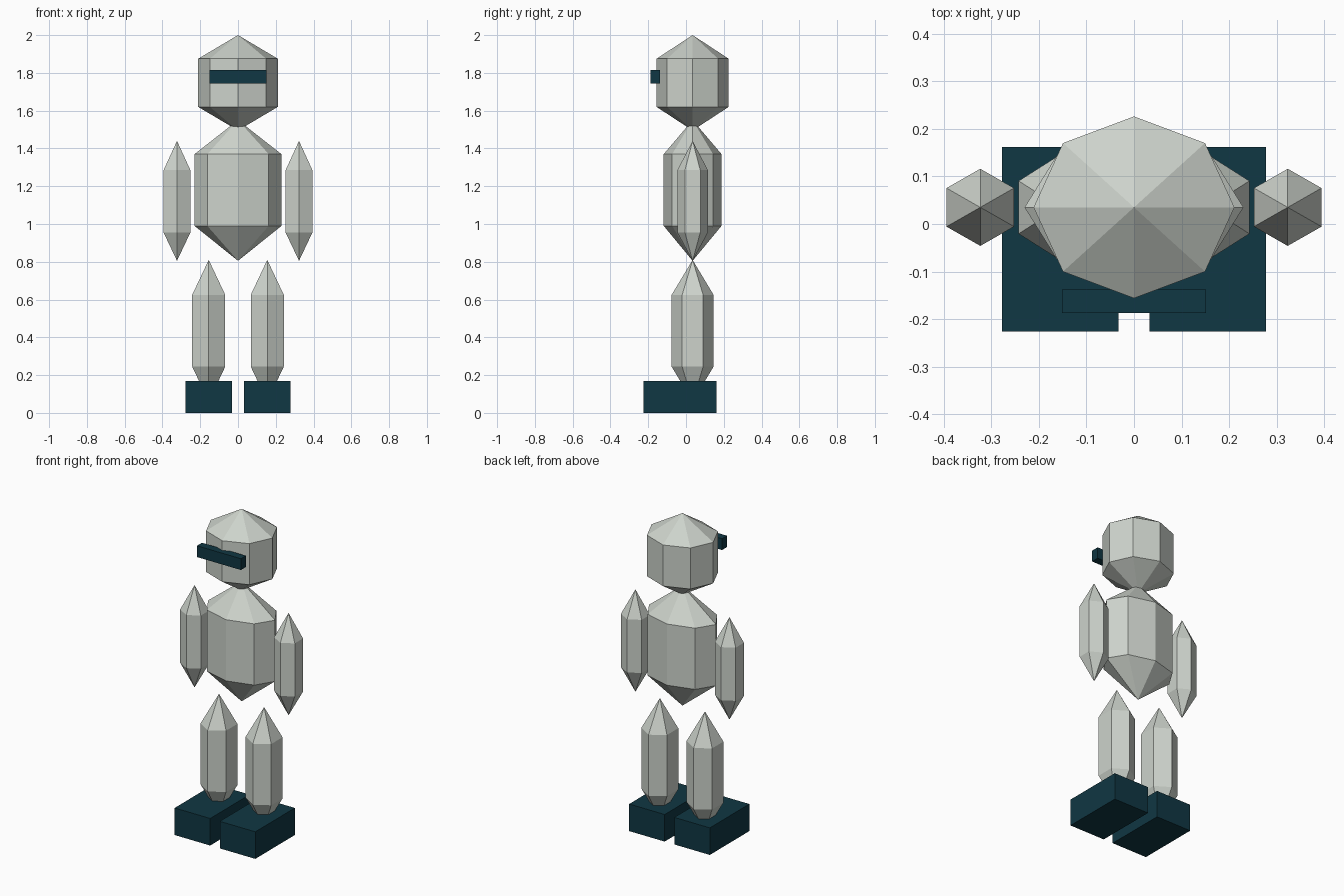
import bpy, bmesh, math

if "Cube" in bpy.data.objects:
    bpy.data.objects.remove(bpy.data.objects["Cube"])


def material(name, rgb):
    m = bpy.data.materials.new(name)
    m.diffuse_color = (*rgb, 1)
    m.use_nodes = True
    m.node_tree.nodes["Principled BSDF"].inputs["Base Color"].default_value = m.diffuse_color
    return m


pale = material("pale_grey", (0.61, 0.65, 0.60))
teal = material("dark_teal", (0.005, 0.038, 0.056))
AXIS_Y = 0.035  # body axis sits slightly behind the centre


def finish(bm, name, mat):
    bmesh.ops.recalc_face_normals(bm, faces=bm.faces)
    mesh = bpy.data.meshes.new(name)
    bm.to_mesh(mesh)
    bm.free()
    mesh.materials.append(mat)
    bpy.context.collection.objects.link(bpy.data.objects.new(name, mesh))


def crystal(name, x, rx, ry, sides, start, heights):
    """Faceted prism with a pointed cap at each end."""
    bottom, low, high, top = heights
    bm = bmesh.new()
    rings = []
    for z in (low, high):
        rings.append([])
        for i in range(sides):
            a = start + math.tau * i / sides
            rings[-1].append(bm.verts.new(
                (x + rx * math.cos(a), AXIS_Y + ry * math.sin(a), z)))
    tip_low = bm.verts.new((x, AXIS_Y, bottom))
    tip_high = bm.verts.new((x, AXIS_Y, top))
    lo, hi = rings
    for i in range(sides):
        j = (i + 1) % sides
        bm.faces.new((lo[i], lo[j], hi[j], hi[i]))
        bm.faces.new((hi[i], hi[j], tip_high))
        bm.faces.new((lo[j], lo[i], tip_low))
    finish(bm, name, pale)


def box(name, x, y, z):
    """Box from its limits on each axis."""
    bm = bmesh.new()
    bmesh.ops.create_cube(bm, size=1)
    for v in bm.verts:
        v.co = [lim[0] if c < 0 else lim[1] for c, lim in zip(v.co, (x, y, z))]
    finish(bm, name, teal)


# Head and torso
crystal("head", 0, 0.211, 0.191, 8, 0, (1.495, 1.62, 1.875, 2.0))
crystal("torso", 0, 0.23, 0.153, 8, 0, (0.805, 0.99, 1.37, 1.55))

# Visor
box("visor", (-0.151, 0.151), (-0.187, -0.138), (1.745, 1.815))

# Limbs and boots on both sides
for side, s in (("left", 1), ("right", -1)):
    crystal(side + "_arm", s * 0.323, 0.082, 0.081, 6, math.pi / 2,
            (0.805, 0.955, 1.285, 1.44))
    crystal(side + "_leg", s * 0.155, 0.101, 0.111, 6, math.pi / 2,
            (0.06, 0.245, 0.625, 0.81))
    box(side + "_boot", sorted((s * 0.033, s * 0.277)),
        (-0.226, 0.162), (0, 0.168))
